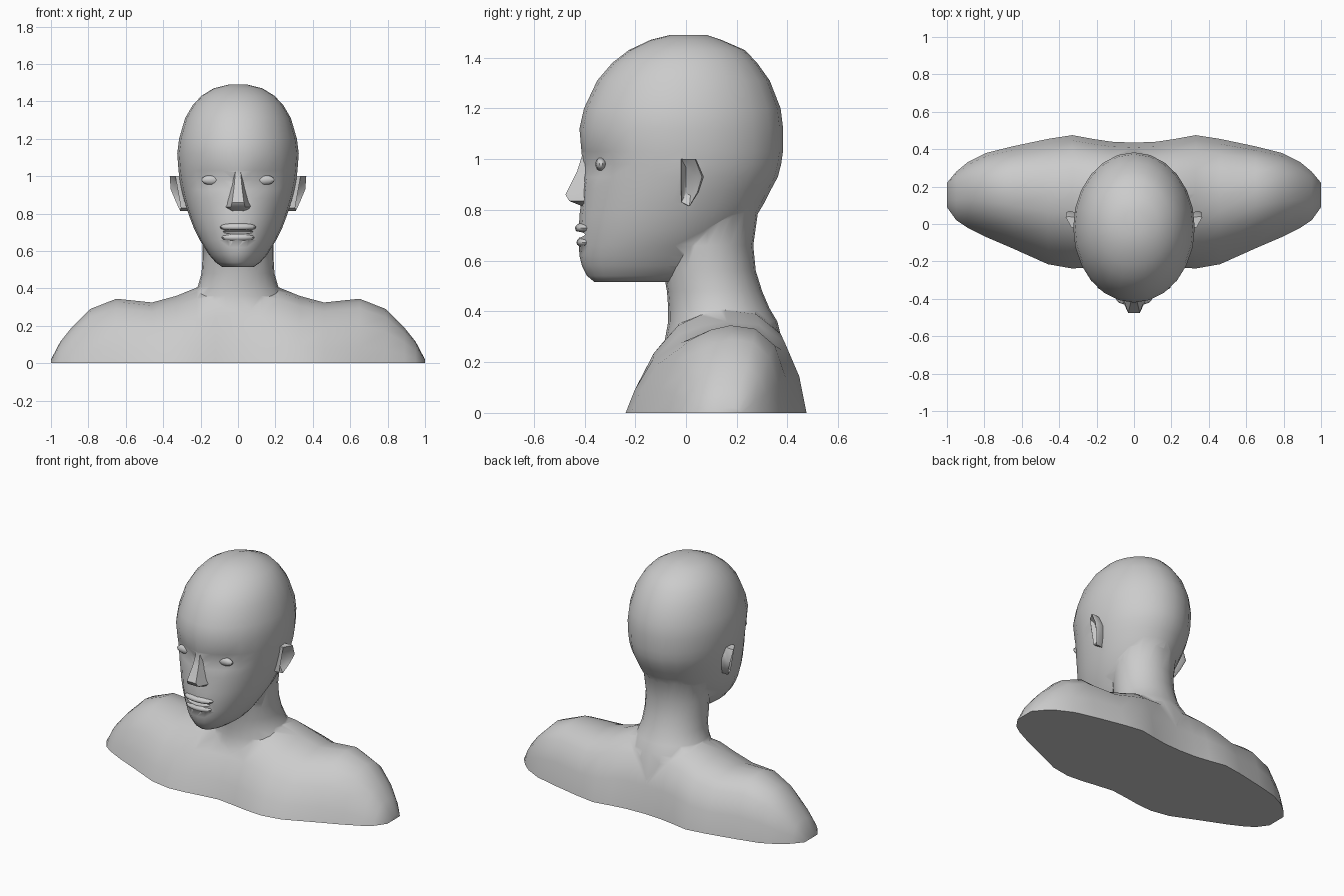
import bpy, bmesh, math
from mathutils import Vector, Matrix

if "Cube" in bpy.data.objects:
    bpy.data.objects.remove(bpy.data.objects["Cube"])


def loft(name, rings):
    """Closed skin through a list of equally sized closed rings."""
    bm = bmesh.new()
    vs = [[bm.verts.new(p) for p in r] for r in rings]
    n = len(vs[0])
    for a, b in zip(vs, vs[1:]):
        for i in range(n):
            j = (i + 1) % n
            bm.faces.new((a[i], a[j], b[j], b[i]))
    bm.faces.new(vs[0])
    bm.faces.new(vs[-1])
    bmesh.ops.recalc_face_normals(bm, faces=bm.faces)
    me = bpy.data.meshes.new(name)
    bm.to_mesh(me)
    bm.free()
    ob = bpy.data.objects.new(name, me)
    bpy.context.collection.objects.link(ob)
    return ob


def oval(z, yf, yb, w, n=24):
    yc, h = (yf + yb) / 2, (yb - yf) / 2
    return [Vector((w * math.sin(2 * math.pi * i / n),
                    yc - h * math.cos(2 * math.pi * i / n), z)) for i in range(n)]


def ball(name, loc, size, n=14):
    bm = bmesh.new()
    bmesh.ops.create_uvsphere(bm, u_segments=n, v_segments=8, radius=1,
                              matrix=Matrix.LocRotScale(Vector(loc), None, Vector(size)))
    me = bpy.data.meshes.new(name)
    bm.to_mesh(me)
    bm.free()
    ob = bpy.data.objects.new(name, me)
    bpy.context.collection.objects.link(ob)
    return ob


def combine(target, other, op='UNION'):
    m = target.modifiers.new("bool", 'BOOLEAN')
    m.operation, m.object, m.solver = op, other, 'EXACT'
    bpy.context.view_layer.objects.active = target
    bpy.ops.object.modifier_apply(modifier=m.name)
    bpy.data.objects.remove(other)


# Shoulders: arched sections swept across x (x, front, back, height)
half = [(0, -.2, .435, .42), (.12, -.215, .44, .42), (.22, -.23, .455, .405),
        (.33, -.238, .475, .36), (.46, -.215, .455, .325), (.65, -.13, .415, .345),
        (.79, -.07, .38, .29), (.89, -.02, .33, .19), (.95, .02, .28, .115),
        (1.0, .09, .22, .02)]
arch = [(0, 0), (.05, .25), (.15, .58), (.29, .85), (.42, .95), (.56, 1), (.74, .96),
        (.88, .77), (.96, .4), (1, 0)]
stations = [(-x, f, b, h) for x, f, b, h in reversed(half[1:])] + half
bust = loft("bust", [[Vector((x, f + (b - f) * u, h * v)) for u, v in arch]
                     for x, f, b, h in stations])

# Neck
neck = loft("neck", [oval(*r) for r in [
    (.2, -.1, .40, .28), (.36, -.07, .36, .25), (.41, -.07, .33, .215),
    (.48, -.075, .30, .195), (.56, -.09, .275, .19), (.66, -.1, .265, .19),
    (.8, -.1, .285, .2), (.9, -.1, .2, .15)]])

# Head with pressed-in eye sockets
rings = [oval(*r) for r in [
    (.515, -.36, .0, .085), (.54, -.39, .06, .12), (.58, -.41, .11, .155),
    (.62, -.42, .14, .18), (.66, -.422, .18, .205), (.72, -.422, .24, .235),
    (.78, -.42, .28, .258), (.83, -.413, .31, .275), (.88, -.41, .335, .29),
    (.93, -.408, .362, .302), (.98, -.408, .375, .312), (1.03, -.412, .382, .318),
    (1.12, -.42, .383, .325), (1.2, -.402, .373, .315), (1.31, -.35, .33, .283),
    (1.38, -.29, .28, .242), (1.43, -.225, .232, .195), (1.47, -.14, .14, .13),
    (1.49, -.06, .08, .05)]]
for r in rings:
    for p in r:
        if p.y < 0:
            d = ((abs(p.x) - .13) / .06) ** 2 + ((p.z - .98) / .045) ** 2
            p.y += .035 * math.exp(-d)
head = loft("head", rings)

# Nose: tapered wedge (z, half width, front)
nose = loft("nose", [[Vector((-w, -.36, z)), Vector((-w * .45, y, z)),
                      Vector((w * .45, y, z)), Vector((w, -.36, z))]
                     for z, w, y in [(1.03, .03, -.405), (.95, .045, -.43), (.86, .07, -.475),
                                     (.835, .085, -.46), (.815, .07, -.41)]])

# Lips and mouth slit
upper_lip = ball("upper_lip", (0, -.395, .728), (.1, .043, .024))
lower_lip = ball("lower_lip", (0, -.39, .672), (.09, .042, .024))
slit = ball("mouth_cutter", (0, -.43, .703), (.1, .055, .013))
slit.hide_render = True

# Ears: flared outline plates (y, z, outer x)
outline = [(-.02, 1.0, .335), (.04, 1.0, .365), (.07, .93, .36),
           (.05, .87, .335), (.015, .815, .31), (-.02, .83, .305)]
ears = [loft("ear", [[Vector((s * .26, y * .7, z)) for y, z, x in outline],
                     [Vector((s * (x - .015), y, z)) for y, z, x in outline],
                     [Vector((s * x, y * .9, z)) for y, z, x in outline],
                     [Vector((s * (x - .025), .02 + (y - .02) * .5, .92 + (z - .92) * .6))
                      for y, z, x in outline]]) for s in (-1, 1)]

# Merge everything into one skin
for part in [neck, head, nose, upper_lip, lower_lip] + ears:
    combine(bust, part)
combine(bust, slit, 'DIFFERENCE')

# Pale almond eyes
white = bpy.data.materials.new("eye_white")
white.diffuse_color = (.9, .9, .9, 1)
white.use_nodes = True
white.node_tree.nodes["Principled BSDF"].inputs["Base Color"].default_value = white.diffuse_color
eyes = []
for s, side in ((-1, "left"), (1, "right")):
    e = ball("eye_" + side, (s * .14, -.335, .98), (.058, .022, .027), 10)
    e.rotation_euler = (0, 0, 0)
    e.data.materials.append(white)
    eyes.append(e)

# Soft shading with crisp creases
for ob in [bust] + eyes:
    bpy.ops.object.select_all(action='DESELECT')
    ob.select_set(True)
    bpy.context.view_layer.objects.active = ob
    bpy.ops.object.shade_smooth_by_angle(angle=math.radians(50))
